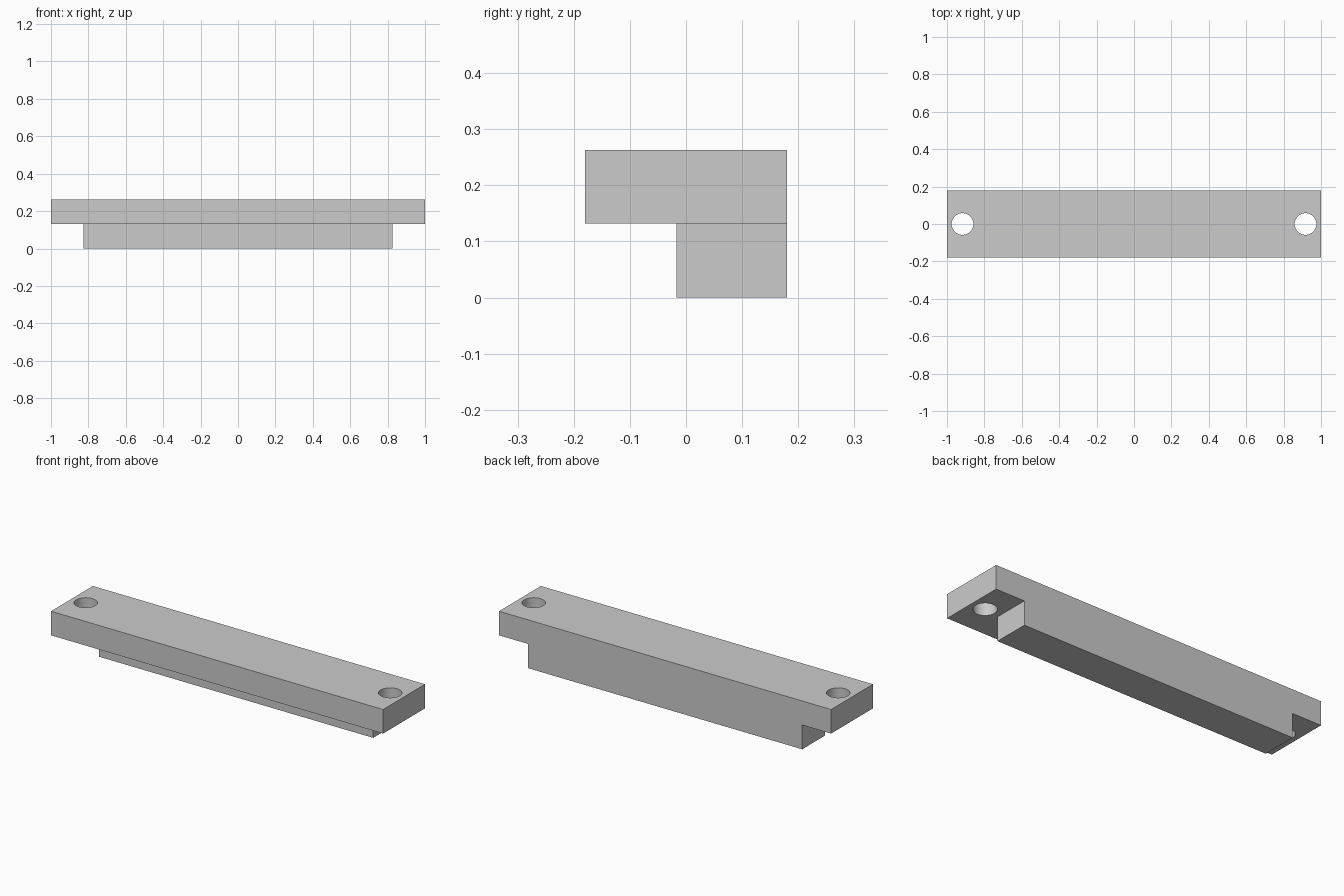
import bpy

LENGTH, DEPTH, HEIGHT = 2.0, 0.36, 0.263
SHOULDER = 0.132      # underside of the top plate
RAIL_FRONT = -0.017   # front face of the lower rail
RAIL_HALF = 0.826     # half length of the lower rail
HOLE_X, HOLE_RADIUS = 0.917, 0.058

cube = bpy.data.objects.get("Cube")
if cube:
    bpy.data.objects.remove(cube, do_unlink=True)

grey = bpy.data.materials.new("plain_grey")
grey.use_nodes = True
grey.diffuse_color = (0.6, 0.6, 0.6, 1)
for node in grey.node_tree.nodes:
    if node.type == 'BSDF_PRINCIPLED':
        node.inputs["Base Color"].default_value = grey.diffuse_color


def box(name, low, high):
    """Add a box spanning two opposite corners."""
    centre = [(a + b) / 2 for a, b in zip(low, high)]
    bpy.ops.mesh.primitive_cube_add(size=1, location=centre)
    obj = bpy.context.object
    obj.name = name
    obj.scale = [b - a for a, b in zip(low, high)]
    bpy.ops.object.transform_apply(location=True, rotation=False, scale=True)
    obj.data.materials.append(grey)
    return obj


def cut(target, cutter):
    """Subtract the cutter from the target and discard it."""
    cutter.hide_render = True
    mod = target.modifiers.new("cut", 'BOOLEAN')
    mod.operation = 'DIFFERENCE'
    mod.solver = 'EXACT'
    mod.object = cutter
    bpy.ops.object.select_all(action='DESELECT')
    target.select_set(True)
    bpy.context.view_layer.objects.active = target
    bpy.ops.object.modifier_apply(modifier=mod.name)
    bpy.data.objects.remove(cutter, do_unlink=True)


# Solid blank
bar = box("mounting_bar", (-LENGTH / 2, -DEPTH / 2, 0), (LENGTH / 2, DEPTH / 2, HEIGHT))

# Step under the front edge
cut(bar, box("front_step", (-LENGTH, -DEPTH, -HEIGHT), (LENGTH, RAIL_FRONT, SHOULDER)))

for side in (-1, 1):
    # Notch under each end
    inner, outer = sorted((side * RAIL_HALF, side * LENGTH))
    cut(bar, box("end_notch", (inner, -DEPTH, -HEIGHT), (outer, DEPTH, SHOULDER)))

    # Round screw hole through each end
    bpy.ops.mesh.primitive_cylinder_add(vertices=48, radius=HOLE_RADIUS, depth=1,
                                        location=(side * HOLE_X, 0, SHOULDER))
    drill = bpy.context.object
    drill.data.materials.append(grey)
    cut(bar, drill)

bpy.ops.object.shade_smooth_by_angle()
